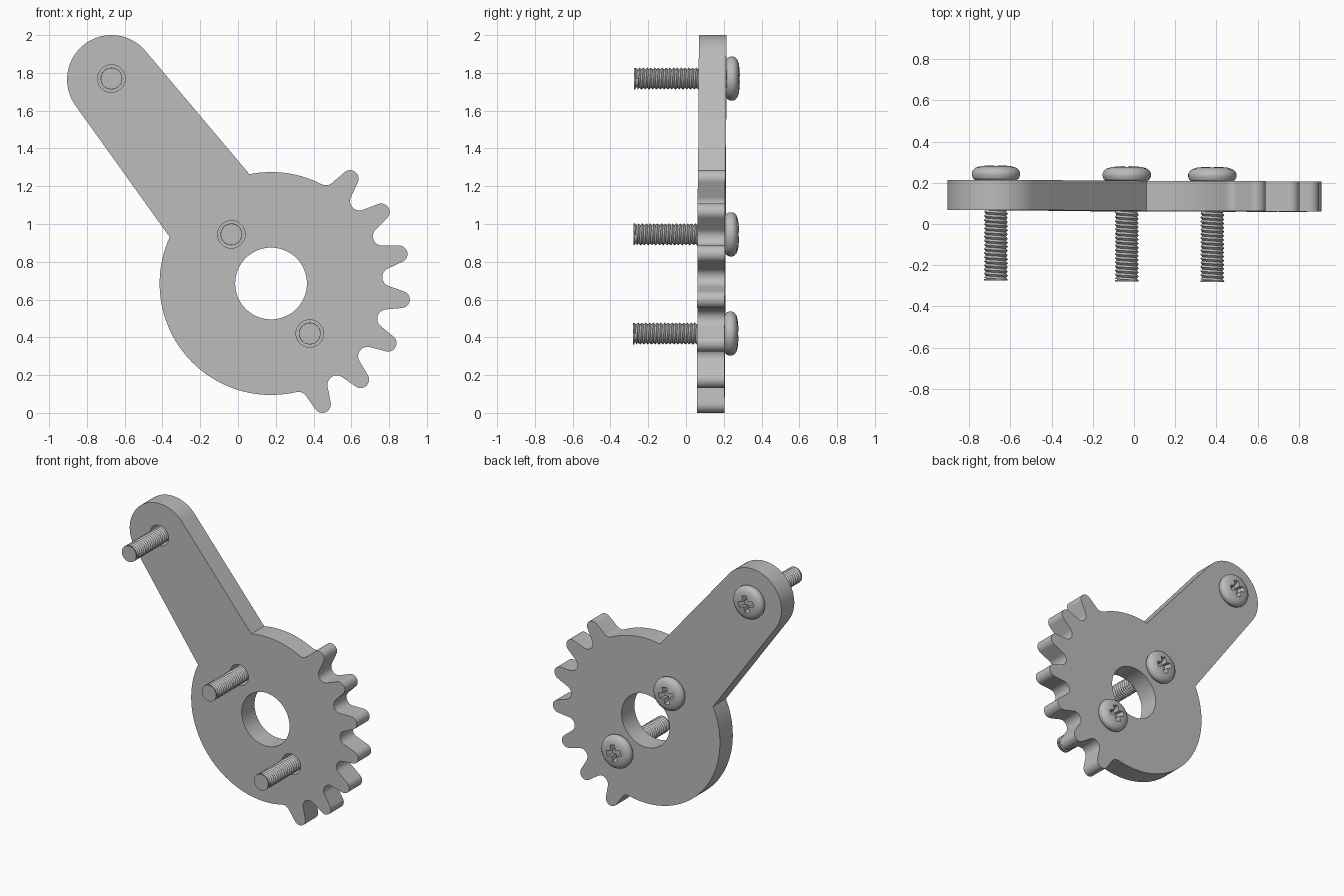
import bpy, bmesh
from math import sin, cos, pi, radians, acos, atan2, hypot
from mathutils import Matrix, Vector

cube = bpy.data.objects.get("Cube")
if cube:
    bpy.data.objects.remove(cube, do_unlink=True)

grey = bpy.data.materials.new("grey metal")
grey.use_nodes = True
grey.diffuse_color = (0.5, 0.5, 0.5, 1)
grey.node_tree.nodes["Principled BSDF"].inputs["Base Color"].default_value = (0.5, 0.5, 0.5, 1)

CENTRE, ROOT, BORE = (0.175, 0.685), 0.59, 0.19
ARM_END, ARM_R = (-0.67, 1.765), 0.235
SCREWS = {"upper": (-0.67, 1.77), "middle": (-0.035, 0.945), "lower": (0.38, 0.42)}
FRONT, BACK, TIP = 0.0635, 0.209, -0.279


def lean(x, z):
    """The whole part leans back very slightly."""
    return 0.003 * (z - 1) - 0.003 * x


def arc(c, r, a0, a1, n):
    return [(c[0] + r * cos(radians(a0 + (a1 - a0) * i / n)),
             c[1] + r * sin(radians(a0 + (a1 - a0) * i / n))) for i in range(n + 1)]


def tooth(angle):
    """One rounded tooth between two rounded valleys, counter-clockwise."""
    tip_r, gap_r, half = 0.045, 0.05, radians(10)
    tip = (0, 0.695)
    gap = ((ROOT + gap_r) * sin(half), (ROOT + gap_r) * cos(half))
    du, dv = gap[0], gap[1] - tip[1]
    flank = (atan2(dv, du) + acos((tip_r + gap_r) / hypot(du, dv))) * 180 / pi
    side = arc(tip, tip_r, 90, flank, 6) + arc(gap, gap_r, flank + 180, 260, 6)
    pts = [(-u, v) for u, v in reversed(side)] + side[1:-1]
    c, s = cos(radians(angle)), sin(radians(angle))
    return [(CENTRE[0] + v * c - u * s, CENTRE[1] + v * s + u * c) for u, v in pts]


def finish(ob, angle=30):
    if not ob.data.materials:
        ob.data.materials.append(grey)
    bpy.ops.object.select_all(action="DESELECT")
    ob.select_set(True)
    bpy.context.view_layer.objects.active = ob
    bpy.ops.object.shade_smooth_by_angle(angle=radians(angle))


def mesh_object(name, bm):
    me = bpy.data.meshes.new(name)
    bm.to_mesh(me)
    bm.free()
    ob = bpy.data.objects.new(name, me)
    bpy.context.collection.objects.link(ob)
    return ob


# Gear plate: toothed sector, disc and lever arm as one outline with holes
outline = []
for i in range(7):
    outline += tooth(-67 + 20 * i)
outline += arc(CENTRE, ROOT, 63, 101.2, 16)
outline += arc(ARM_END, ARM_R, 40, 215.5, 36)
outline += arc(CENTRE, ROOT, 155.4, 283, 48)[:-1]
loops = [outline, arc(CENTRE, BORE, 0, 360, 64)[:-1]]
loops += [arc(p, 0.073, 0, 360, 32)[:-1] for p in SCREWS.values()]

curve = bpy.data.curves.new("gear_lever_plate", "CURVE")
curve.dimensions = "2D"
curve.fill_mode = "BOTH"
curve.extrude = (BACK - FRONT) / 2
for pts in loops:
    sp = curve.splines.new("POLY")
    sp.points.add(len(pts) - 1)
    for p, (x, z) in zip(sp.points, pts):
        p.co = (x, z, 0, 1)
    sp.use_cyclic_u = True
plate = bpy.data.objects.new("gear_lever_plate", curve)
bpy.context.collection.objects.link(plate)
bpy.ops.object.select_all(action="DESELECT")
plate.select_set(True)
bpy.context.view_layer.objects.active = plate
bpy.ops.object.convert(target="MESH")
plate = bpy.context.view_layer.objects.active
bm = bmesh.new()
bm.from_mesh(plate.data)
bmesh.ops.remove_doubles(bm, verts=bm.verts, dist=1e-5)
for v in bm.verts:
    x, z, t = v.co
    v.co = (x, (FRONT + BACK) / 2 - t + lean(x, z), z)
bmesh.ops.recalc_face_normals(bm, faces=bm.faces)
bm.to_mesh(plate.data)
bm.free()
finish(plate)

# Pan head, turned about the y axis
bm = bmesh.new()
profile = [(0, 0), (0.1, 0), (0.111, 0.008), (0.117, 0.022), (0.117, 0.036), (0.111, 0.049),
           (0.098, 0.06), (0.075, 0.067), (0.04, 0.071), (0, 0.072)]
vs = [bm.verts.new((r, y, 0)) for r, y in profile]
es = [bm.edges.new(pair) for pair in zip(vs, vs[1:])]
bmesh.ops.spin(bm, geom=vs + es, cent=(0, 0, 0), axis=(0, 1, 0), angle=2 * pi, steps=48)
bmesh.ops.remove_doubles(bm, verts=bm.verts, dist=1e-5)
bmesh.ops.recalc_face_normals(bm, faces=bm.faces)
head = mesh_object("screw_head", bm)

# Cross recess, narrowing with depth
bm = bmesh.new()
a, b = 0.019, 0.062
rings = []
for y, k in ((0.02, 0.7), (0.09, 1.05)):
    ring = []
    for q in range(4):
        turn = Matrix.Rotation(radians(90 * q + 12), 3, "Y")
        for x, z in ((a, a), (b * k, a), (b * k, -a)):
            ring.append(bm.verts.new(turn @ Vector((x, y, z))))
    rings.append(ring)
    bm.faces.new(ring)
for i in range(12):
    j = (i + 1) % 12
    bm.faces.new((rings[0][i], rings[0][j], rings[1][j], rings[1][i]))
bmesh.ops.recalc_face_normals(bm, faces=bm.faces)
cutter = mesh_object("recess_cutter", bm)
cutter.hide_render = True
finish(head)
mod = head.modifiers.new("recess", "BOOLEAN")
mod.operation, mod.solver, mod.object = "DIFFERENCE", "EXACT", cutter
bpy.ops.object.modifier_apply(modifier=mod.name)
bpy.data.objects.remove(cutter, do_unlink=True)
finish(head)

# Threaded shaft: core, flat tip and a helical ridge
bm = bmesh.new()
n, pitch, crest, root = 24, 0.02, 0.058, 0.049
length = BACK - TIP


def rod(radius, y0, y1):
    m = Matrix.Translation((0, (y0 + y1) / 2, 0)) @ Matrix.Rotation(pi / 2, 4, "X")
    bmesh.ops.create_cone(bm, cap_ends=True, segments=n, radius1=radius, radius2=radius,
                          depth=y1 - y0, matrix=m)


rod(root - 0.0005, -length + 0.001, 0.005)
rod(crest - 0.001, -length, -length + 0.008)
count = int((length - 0.01) / pitch * n)
ridge, valley = [], []
for k in range(count):
    t, y = 2 * pi * k / n, -length + 0.004 + pitch * k / n
    ridge.append(bm.verts.new((crest * cos(t), y, crest * sin(t))))
    valley.append(bm.verts.new((root * cos(t), y + pitch / 2, root * sin(t))))
for k in range(count - 1):
    bm.faces.new((ridge[k], valley[k], valley[k + 1], ridge[k + 1]))
    if k + 1 + n < count:
        bm.faces.new((valley[k], ridge[k + n], ridge[k + n + 1], valley[k + 1]))
shaft = mesh_object("screw_shaft", bm)
finish(shaft)

# Place the three screws
for part in (head, shaft):
    for name, (x, z) in SCREWS.items():
        ob = part.copy()
        ob.name = f"{name}_{part.name}"
        ob.location = (x, BACK + lean(x, z), z)
        bpy.context.collection.objects.link(ob)
for part in (head, shaft):
    bpy.data.objects.remove(part, do_unlink=True)
